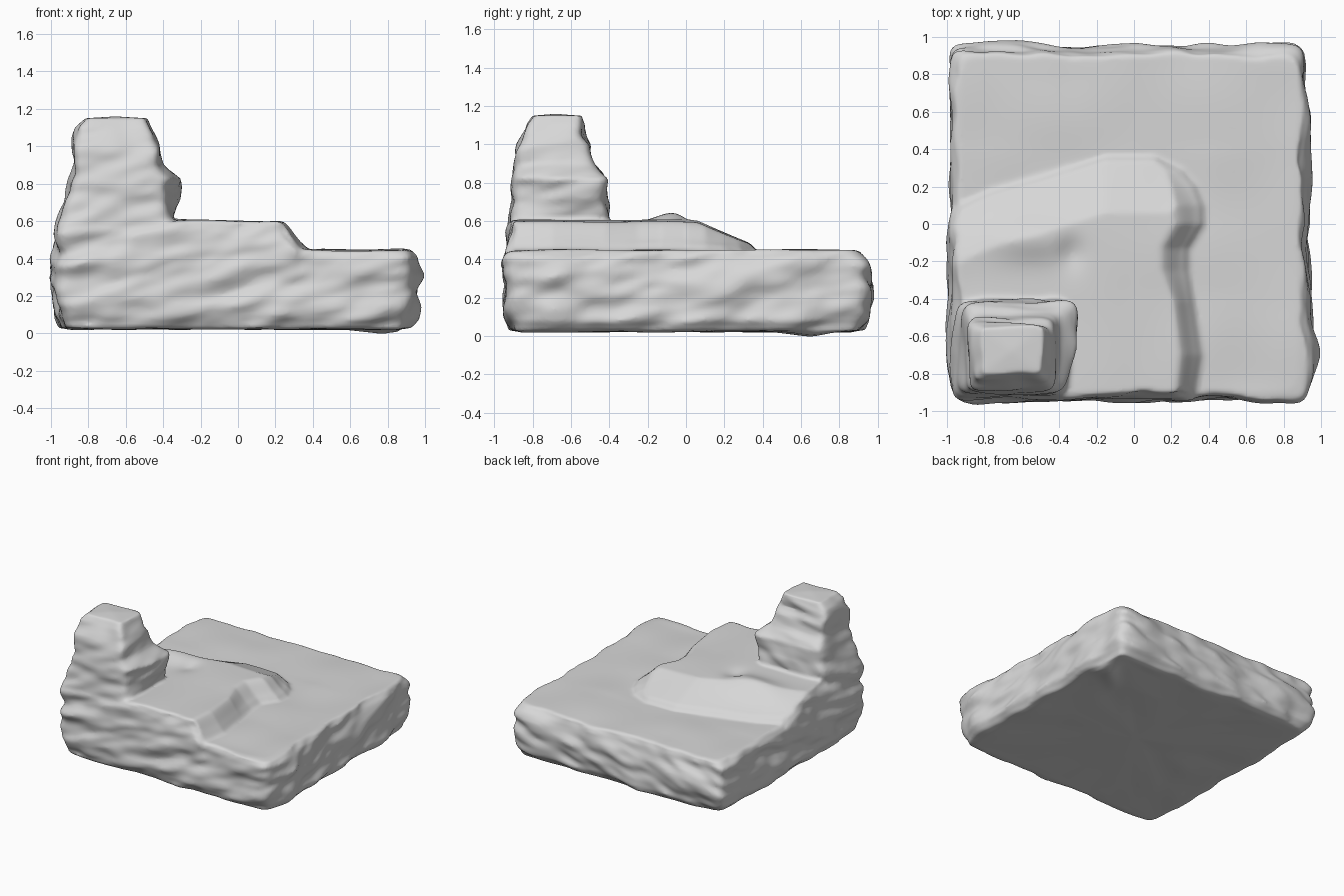
import bpy, bmesh, math
from mathutils import Vector, noise

cube = bpy.data.objects.get("Cube")
if cube:
    bpy.data.objects.remove(cube, do_unlink=True)

stone = bpy.data.materials.new("grey stone")
stone.diffuse_color = (0.68, 0.68, 0.68, 1)
stone.use_nodes = True
stone.node_tree.nodes["Principled BSDF"].inputs["Base Color"].default_value = (0.68, 0.68, 0.68, 1)


def smooth(a, b, x):
    t = min(max((x - a) / (b - a), 0), 1)
    return t * t * (3 - 2 * t)


def bell(x, mid, width):
    return math.exp(-((x - mid) / width) ** 2)


def along(table, x):
    """Read a value between the rows of a small (position, value...) table."""
    if x <= table[0][0]:
        return table[0][1:]
    for a, b in zip(table, table[1:]):
        if x <= b[0]:
            t = (x - a[0]) / (b[0] - a[0])
            return [p + (q - p) * t for p, q in zip(a[1:], b[1:])]
    return table[-1][1:]


def outline(n, power):
    """Points round a unit square with rounded corners."""
    pts = []
    for side in range(4):
        for i in range(n):
            u, v = -1 + 2 * i / n, -1
            for _ in range(side):
                u, v = -v, u
            k = (abs(u) ** power + abs(v) ** power) ** (1 / power)
            pts.append((u / k, v / k))
    return pts


def shell(name, rings):
    """Skin a stack of closed rings and cap both ends."""
    bm = bmesh.new()
    rows = [[bm.verts.new(p) for p in ring] for ring in rings]
    n = len(rows[0])
    for a, b in zip(rows, rows[1:]):
        for i in range(n):
            j = (i + 1) % n
            bm.faces.new((a[i], a[j], b[j], b[i]))
    bm.faces.new(rows[0][::-1])
    bm.faces.new(rows[-1])
    mesh = bpy.data.meshes.new(name)
    bm.to_mesh(mesh)
    bm.free()
    ob = bpy.data.objects.new(name, mesh)
    bpy.context.collection.objects.link(ob)
    mesh.materials.append(stone)
    return ob


def strata(x, y, z):
    """Rough layering that climbs gently across each wall."""
    tilt = z - 0.2 * x - 0.2 * y
    return (0.7 * noise.noise(Vector((x * 2.5, y * 2.5, tilt * 8)))
            + 0.3 * noise.noise(Vector((x * 6, y * 6, tilt * 16 + 5))))


# Shelf limits: y, inner crest x, outer foot x; then x, back foot y
SHELF_SIDE = [(-0.95, 0.21, 0.34), (-0.70, 0.23, 0.38), (-0.42, 0.20, 0.34),
              (-0.25, 0.13, 0.31), (-0.13, 0.13, 0.31), (0.00, 0.20, 0.39),
              (0.10, 0.18, 0.39), (0.20, 0.08, 0.35), (0.28, 0.00, 0.28),
              (0.36, -0.10, 0.12)]
SHELF_BACK = [(-1.00, 0.08), (-0.75, 0.19), (-0.50, 0.26), (-0.15, 0.37), (0.15, 0.37)]


def ground(x, y):
    """Height of the slab top, with the raised shelf in the front right quarter."""
    crest, foot = along(SHELF_SIDE, y)
    back, = along(SHELF_BACK, x)
    side = 0.2 * (1 - smooth(foot - 0.05, foot, x)) + 0.8 * (1 - smooth(crest, foot - 0.02, x))
    gap = back - y
    slope = 0.15 * smooth(0, 0.04, gap) + 0.85 * min(max(gap / 0.31, 0), 1)
    z = 0.447 + 0.152 * min(side, slope)
    z += 0.05 * bell(x, -0.55, 0.22) * bell(y, -0.07, 0.12)
    z -= 0.025 * bell(x, -0.33, 0.07) * bell(y, -0.15, 0.09)
    return z + 0.016 * noise.noise(Vector((x * 2.5, y * 2.5, 8)))


# Slab: underside, layered walls, then the shaped top
loop = outline(80, 26)
cx, hx, hy = -0.025, 0.943, 0.935
rings = []
for s in (0.02, 0.3, 0.6, 0.85, 0.93):
    rings.append([(cx + u * s * hx, v * s * hy,
                   0.022 + 0.008 * noise.noise(Vector((u * s * 4, v * s * 4, 1)))
                   - 0.025 * bell(u * s, 0.85, 0.12) * bell(v * s, 0.7, 0.1))
                  for u, v in loop])
for k in range(33):
    t = k / 32
    ring = []
    for u, v in loop:
        x, y = cx + u * hx, v * hy
        z = 0.03 + t * (ground(x, y) - 0.036)
        grow = 1 + 0.065 * strata(x, y, z) + 0.012 * math.sin(math.pi * t)
        grow -= 0.03 * (1 - smooth(0, 0.14, t)) + 0.022 * smooth(0.9, 1, t)
        knob = 0.065 * bell(y, -0.69, 0.14) * smooth(0.8, 0.95, u)
        knob *= 0.6 + 0.4 * math.cos((z - 0.37) * 23)
        ring.append((cx + u * hx * grow + knob, y * grow, z))
    rings.append(ring)
for k in range(60):
    s = 0.955 * (1 - k / 60) + 0.002
    rings.append([(cx + u * hx * s, v * hy * s, ground(cx + u * hx * s, v * hy * s))
                  for u, v in loop])
slab = shell("rock_slab", rings)

# Pillar: height, left and right limits in x, front and back limits in y
profile = [(0.10, -0.93, -0.45, -0.90, -0.50),
           (0.45, -0.97, -0.38, -0.93, -0.42),
           (0.62, -0.96, -0.36, -0.92, -0.40),
           (0.72, -0.93, -0.31, -0.91, -0.42),
           (0.82, -0.90, -0.31, -0.90, -0.41),
           (0.90, -0.88, -0.41, -0.90, -0.49),
           (1.00, -0.87, -0.43, -0.88, -0.50),
           (1.05, -0.87, -0.44, -0.86, -0.55),
           (1.10, -0.86, -0.47, -0.84, -0.55),
           (1.15, -0.81, -0.50, -0.80, -0.56)]
loop = outline(30, 9)
rings = []
for k in range(71):
    z = 0.10 + 0.015 * k
    x0, x1, y0, y1 = along(profile, z)
    ring = []
    for u, v in loop:
        # The bulge leans away from the front face
        right = x1 - 0.08 * bell(z, 0.77, 0.1) * smooth(0.2, -1, v)
        x = (x0 + right) / 2 + u * (right - x0) / 2
        y = (y0 + y1) / 2 + v * (y1 - y0) / 2
        r = 0.045 * strata(x, y, z)
        ring.append((x + u * r, y + v * r, z))
    rings.append(ring)
for s in (0.6, 0.1):
    rings.append([((x0 + x1) / 2 + u * s * (x1 - x0) / 2,
                   (y0 + y1) / 2 + v * s * (y1 - y0) / 2,
                   z + 0.01 * (1 - s)) for u, v in loop])
pillar = shell("rock_pillar", rings)

# Fuse both into one continuous rock
bpy.ops.object.select_all(action='DESELECT')
pillar.select_set(True)
slab.select_set(True)
bpy.context.view_layer.objects.active = slab
bpy.ops.object.join()
slab.name = "rock_outcrop"
remesh = slab.modifiers.new("fuse", 'REMESH')
remesh.mode = 'VOXEL'
remesh.voxel_size = 0.014
remesh.use_smooth_shade = True
relax = slab.modifiers.new("weather", 'SMOOTH')
relax.factor = 0.5
relax.iterations = 2
